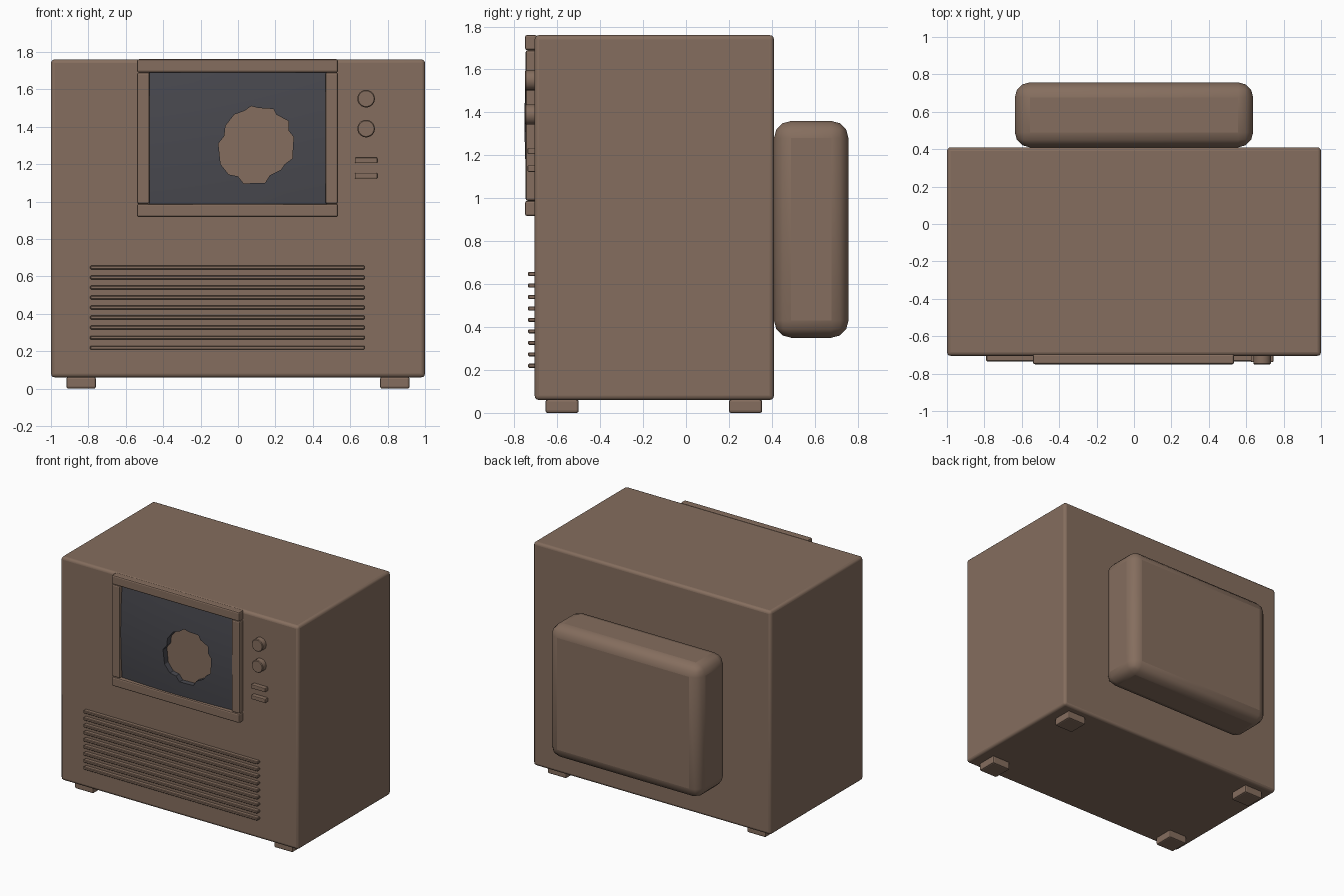
import bpy, bmesh, math
from mathutils import Matrix

if "Cube" in bpy.data.objects:
    bpy.data.objects.remove(bpy.data.objects["Cube"])


def material(name, rgb):
    m = bpy.data.materials.new(name)
    m.diffuse_color = (*rgb, 1)
    m.use_nodes = True
    m.node_tree.nodes["Principled BSDF"].inputs["Base Color"].default_value = m.diffuse_color
    return m


BROWN = material("brown_casing", (0.235, 0.155, 0.112))
GLASS = material("dark_glass", (0.066, 0.066, 0.078))


def finish(name, bm, mat, bevel=0, segments=2):
    bmesh.ops.recalc_face_normals(bm, faces=bm.faces)
    mesh = bpy.data.meshes.new(name)
    bm.to_mesh(mesh)
    bm.free()
    mesh.materials.append(mat)
    ob = bpy.data.objects.new(name, mesh)
    bpy.context.collection.objects.link(ob)
    if bevel:
        mod = ob.modifiers.new("bevel", 'BEVEL')
        mod.width, mod.segments = bevel, segments
        mod.limit_method = 'ANGLE'
    return ob


def smooth(ob, angle=40):
    bpy.ops.object.select_all(action='DESELECT')
    ob.select_set(True)
    bpy.context.view_layer.objects.active = ob
    bpy.ops.object.shade_smooth_by_angle(angle=math.radians(angle))


def box(name, x, y, z, bevel=0.01, segments=2):
    """Bevelled box from (min, max) ranges."""
    bm = bmesh.new()
    bmesh.ops.create_cube(bm, size=1)
    for v in bm.verts:
        v.co = [r[0] if c < 0 else r[1] for c, r in zip(v.co, (x, y, z))]
    ob = finish(name, bm, BROWN, bevel, segments)
    return ob


FRONT = -0.705

# Cabinet and rear housing
smooth(box("cabinet", (-1, 1), (FRONT, 0.41), (0.06, 1.76), 0.02, 3))
smooth(box("rear_housing", (-0.637, 0.637), (0.41, 0.757), (0.35, 1.36), 0.08, 3))

# Feet
for sx in (-1, 1):
    for y in (-0.655, 0.2):
        xs = sorted((sx * 0.76, sx * 0.917))
        box("foot", xs, (y, y + 0.155), (0, 0.062))

# Screen frame
for name, z in (("frame_top", 1.69), ("frame_bottom", 0.917)):
    box(name, (-0.54, 0.535), (-0.75, FRONT + 0.01), (z, z + 0.071))
for name, x in (("frame_left", -0.54), ("frame_right", 0.467)):
    box(name, (x, x + 0.068), (-0.747, FRONT + 0.01), (0.988, 1.69))

# Bulging screen glass
bm = bmesh.new()
bmesh.ops.create_grid(bm, x_segments=16, y_segments=12, size=1)
for v in bm.verts:
    u, w = v.co.x, v.co.y
    bulge = 0.035 * (1 - 0.5 * (u * u + w * w))
    v.co = (u * 0.475, -0.718 - bulge, 1.34 + w * 0.355)
ext = bmesh.ops.extrude_face_region(bm, geom=bm.faces[:])
for v in ext["geom"]:
    if isinstance(v, bmesh.types.BMVert):
        v.co.y = FRONT + 0.002
screen = finish("screen", bm, GLASS)

# Jagged hole broken through the glass
HOLE = [(.07, 1.51), (.11, 1.5), (.19, 1.495), (.205, 1.465), (.27, 1.43),
        (.27, 1.38), (.297, 1.345), (.29, 1.23), (.25, 1.20), (.23, 1.17),
        (.17, 1.14), (.145, 1.10), (.03, 1.097), (0, 1.135), (-.05, 1.145),
        (-.093, 1.20), (-.105, 1.31), (-.073, 1.35), (-.067, 1.405),
        (-.02, 1.465), (.035, 1.485)]
bm = bmesh.new()
face = bm.faces.new([bm.verts.new((x, -0.9, z)) for x, z in HOLE])
ext = bmesh.ops.extrude_face_region(bm, geom=[face])
for v in ext["geom"]:
    if isinstance(v, bmesh.types.BMVert):
        v.co.y = -0.6
cutter = finish("hole_cutter", bm, BROWN)
cutter.hide_render = True
cutter.hide_set(True)
cut = screen.modifiers.new("hole", 'BOOLEAN')
cut.operation, cut.solver, cut.object = 'DIFFERENCE', 'EXACT', cutter
smooth(screen, 30)

# Knobs
for z in (1.55, 1.39):
    bm = bmesh.new()
    bmesh.ops.create_cone(bm, cap_ends=True, segments=24, radius1=0.047, radius2=0.047, depth=0.05,
                          matrix=Matrix.Translation((0.685, -0.725, z)) @ Matrix.Rotation(math.pi / 2, 4, 'X'))
    smooth(finish("knob", bm, BROWN, 0.005, 1))

# Buttons
for z in (1.22, 1.138):
    box("button", (0.625, 0.745), (-0.738, FRONT + 0.01), (z - 0.015, z + 0.015), 0.005)

# Speaker slats
for i in range(9):
    z = 0.647 - i * 0.0535
    box("speaker_slat", (-0.79, 0.677), (-0.735, FRONT + 0.01), (z - 0.01, z + 0.01), 0.004, 1)
